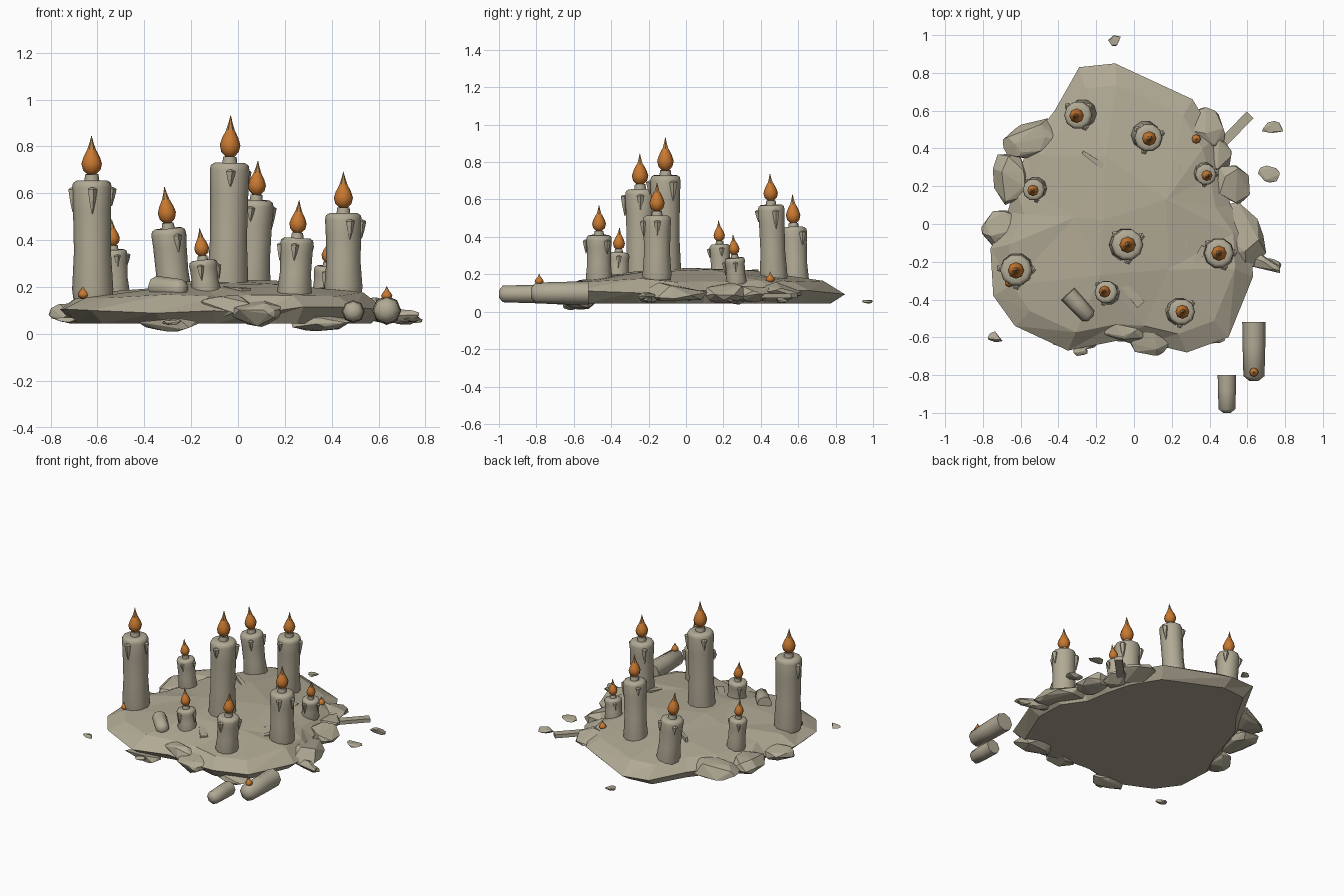
import bpy, bmesh, math, random
from mathutils import Vector, Matrix

if "Cube" in bpy.data.objects:
    bpy.data.objects.remove(bpy.data.objects["Cube"])

random.seed(4)
smooth_parts = []


def material(name, col):
    m = bpy.data.materials.new(name)
    m.diffuse_color = (*col, 1)
    m.use_nodes = True
    m.node_tree.nodes["Principled BSDF"].inputs["Base Color"].default_value = m.diffuse_color
    return m


WAX = material("wax_beige", (0.44, 0.40, 0.30))
ORANGE = material("flame_orange", (0.58, 0.19, 0.03))
TIP = material("flame_tip_tan", (0.46, 0.22, 0.07))


def finish(bm, name, mat=WAX, matrix=None, smooth=False):
    bmesh.ops.recalc_face_normals(bm, faces=bm.faces[:])
    me = bpy.data.meshes.new(name)
    bm.to_mesh(me)
    bm.free()
    ob = bpy.data.objects.new(name, me)
    bpy.context.collection.objects.link(ob)
    if matrix:
        me.transform(matrix)
    me.materials.append(mat)
    if smooth:
        smooth_parts.append(ob)
    return ob


def lathe(name, profile, n, matrix, mat=WAX, smooth=True):
    """Closed revolved solid from (radius, z) points."""
    bm = bmesh.new()
    rings = [[bm.verts.new((r * math.cos(math.tau * i / n), r * math.sin(math.tau * i / n), z))
              for i in range(n)] for r, z in profile]
    for a, b in zip(rings, rings[1:]):
        for i in range(n):
            j = (i + 1) % n
            bm.faces.new((a[i], a[j], b[j], b[i]))
    bm.faces.new(rings[0])
    bm.faces.new(rings[-1])
    return finish(bm, name, mat, matrix, smooth)


def rock(name, loc, size, turn=0, tilt=0, count=11):
    """Angular chunk: convex hull of scattered points."""
    bm = bmesh.new()
    for _ in range(count):
        v = Vector([random.gauss(0, 1) for _ in range(3)]).normalized()
        bm.verts.new((v.x * size[0], v.y * size[1], v.z * size[2]))
    res = bmesh.ops.convex_hull(bm, input=bm.verts[:])
    junk = {g for g in res["geom_interior"] if isinstance(g, bmesh.types.BMVert)}
    bmesh.ops.delete(bm, geom=list(junk), context='VERTS')
    M = (Matrix.Translation(loc) @ Matrix.Rotation(math.radians(turn), 4, 'Z')
         @ Matrix.Rotation(math.radians(tilt), 4, 'Y'))
    return finish(bm, name, WAX, M)


def flame(name, M, r, h):
    lathe(name, [(0.3 * r, 0), (0.85 * r, 0.14 * h), (r, 0.3 * h), (0.8 * r, 0.46 * h),
                 (0.42 * r, 0.65 * h)], 8, M, ORANGE)
    lathe(name + "_tip", [(0.42 * r, 0.65 * h), (0.2 * r, 0.82 * h), (0.02 * r, h)], 6, M, TIP)


# Wax mound: irregular outline built into stepped, faceted rings
outline = [(-0.1, 0.85), (-0.29, 0.83), (-0.42, 0.6), (-0.56, 0.42), (-0.63, 0.2), (-0.67, 0.06),
           (-0.76, -0.13), (-0.745, -0.38), (-0.63, -0.54), (-0.35, -0.67), (-0.1, -0.62),
           (0.07, -0.63), (0.28, -0.68), (0.5, -0.6), (0.63, -0.28), (0.62, -0.06), (0.51, 0.1),
           (0.48, 0.28), (0.43, 0.46), (0.31, 0.66)]
centre = Vector((-0.05, 0.02))
bm = bmesh.new()
rings = []
for scale, z, jit in ((0.91, 0.045, 0), (1, 0.1, 0.018), (0.86, 0.165, 0.012), (0.42, 0.212, 0.016)):
    ring = []
    for i, p in enumerate(outline):
        q = centre + (Vector(p) - centre) * scale
        ring.append(bm.verts.new((q.x, q.y, z + random.uniform(-jit, jit))))
    rings.append(ring)
for a, b in zip(rings, rings[1:]):
    for i in range(len(a)):
        j = (i + 1) % len(a)
        bm.faces.new((a[i], a[j], b[j]))
        bm.faces.new((a[i], b[j], b[i]))
bm.faces.new(rings[0])
top = bm.verts.new((-0.16, 0.02, 0.235))
for i in range(len(outline)):
    bm.faces.new((rings[-1][i], rings[-1][(i + 1) % len(outline)], top))
# Merge inner verts in groups for broad irregular facets
for i in range(0, len(outline), 4):
    group = rings[-1][i:i + 4]
    bmesh.ops.pointmerge(bm, verts=group, merge_co=group[1].co.copy())
finish(bm, "wax_mound")

# Standing candles: base x, y, radius, base z, top z, lean x, lean y
candles = [(-0.62, -0.24, 0.083, 0.15, 0.655, -0.004, -0.005),
           (-0.045, -0.11, 0.083, 0.18, 0.73, 0.01, 0),
           (0.06, 0.47, 0.073, 0.16, 0.572, 0.018, -0.015),
           (-0.27, 0.585, 0.073, 0.14, 0.452, -0.028, -0.01),
           (-0.52, 0.19, 0.057, 0.15, 0.36, -0.012, -0.01),
           (-0.135, -0.365, 0.06, 0.17, 0.315, -0.015, 0.005),
           (0.24, -0.465, 0.07, 0.16, 0.41, 0.013, 0),
           (0.45, -0.155, 0.077, 0.17, 0.515, 0, 0),
           (0.37, 0.27, 0.055, 0.15, 0.29, 0.012, -0.01)]
for k, (x, y, r, z0, z1, lx, ly) in enumerate(candles):
    h = z1 - z0
    axis = Vector((lx, ly, h)).normalized()
    M = Matrix.Translation((x, y, z0)) @ Vector((0, 0, 1)).rotation_difference(axis).to_matrix().to_4x4()
    lathe(f"candle_{k}", [(r, 0), (1.06 * r, 0.08 * h), (0.95 * r, 0.4 * h), (0.98 * r, 0.75 * h),
                          (1.02 * r, h - 0.35 * r), (0.97 * r, h - 0.12 * r), (0.78 * r, h),
                          (0.4 * r, h - 0.03 * r)], 10, M)
    lathe(f"wick_{k}", [(0.4 * r, h - 0.01), (0.34 * r, h + 0.32 * r)], 8, M)
    flame(f"flame_{k}", M @ Matrix.Translation((0, 0, h + 0.25 * r)), 0.53 * r, (2.2 if k in (1, 3) else 2.05) * r)
    # Drips hanging from the rim
    for d, ang in enumerate((25, 150, 275)):
        a = math.radians(ang + random.uniform(-25, 25))
        ln = random.uniform(0.7, 1.3) * r
        D = M @ Matrix.Translation((1.0 * r * math.cos(a), 1.0 * r * math.sin(a), h - 0.45 * r - ln))
        lathe(f"drip_{k}_{d}", [(0.03 * r, 0), (0.17 * r, 0.5 * ln), (0.27 * r, ln), (0.1 * r, ln + 0.1 * r)],
              5, D, WAX, False)

# Fallen candle stubs: blunt end, tapered tip end
for name, start, end, r in (("fallen_candle_long", (0.635, -0.52, 0.1), (0.635, -0.83, 0.1), 0.062),
                            ("fallen_candle_short", (0.492, -0.8, 0.095), (0.492, -1.0, 0.095), 0.049),
                            ("fallen_candle_on_mound", (-0.35, -0.37, 0.2), (-0.23, -0.5, 0.19), 0.047)):
    s, e = Vector(start), Vector(end)
    L = (e - s).length
    M = Matrix.Translation(s) @ (e - s).to_track_quat('Z', 'Y').to_matrix().to_4x4()
    lathe(name, [(r, 0), (0.97 * r, 0.4 * L), (0.9 * r, L - 0.4 * r), (0.4 * r, L)], 8, M)

# Small loose flames
for i, p in enumerate(((0.635, -0.785, 0.145), (0.33, 0.45, 0.155), (-0.66, -0.31, 0.15))):
    flame(f"small_flame_{i}", Matrix.Translation(p), 0.024, 0.06)

# Broken chunks set into the edge of the mound
for i, (x, y, z, sx, sy, sz, turn) in enumerate((
        (-0.65, 0.24, 0.1, 0.1, 0.16, 0.06, 10), (-0.53, 0.45, 0.11, 0.17, 0.13, 0.055, 20),
        (-0.7, -0.03, 0.09, 0.11, 0.11, 0.05, 30), (0.51, 0.21, 0.1, 0.11, 0.12, 0.06, 40),
        (0.56, -0.07, 0.1, 0.13, 0.21, 0.06, 25), (0.66, -0.2, 0.075, 0.13, 0.05, 0.03, -25),
        (0.1, -0.6, 0.085, 0.13, 0.1, 0.06, 20), (-0.3, -0.62, 0.045, 0.13, 0.07, 0.035, 5),
        (0.35, -0.55, 0.05, 0.16, 0.09, 0.04, -10), (0.36, 0.49, 0.1, 0.13, 0.13, 0.06, -30),
        (-0.05, -0.55, 0.11, 0.13, 0.09, 0.06, 0), (0.42, 0.36, 0.1, 0.1, 0.12, 0.05, 10))):
    rock(f"edge_chunk_{i}", (x, y, z), (sx, sy, sz), turn, random.uniform(-6, 6), 20)

# Loose debris around the mound
for i, (x, y, z, s) in enumerate(((-0.1, 0.97, 0.055, 0.04), (0.735, 0.5, 0.06, 0.06), (0.715, 0.265, 0.055, 0.06),
                                  (0.735, -0.21, 0.065, 0.05), (-0.73, -0.6, 0.06, 0.045),
                                  (-0.28, -0.67, 0.05, 0.045))):
    rock(f"debris_{i}", (x, y, z), (s, 0.75 * s, 0.3 * s), random.uniform(-25, 25), 0, 16)

# Splinter bar at the edge and thin slivers lying on the mound
for i, (loc, size, turn, tilt) in enumerate((
        ((0.51, 0.47, 0.085), (0.3, 0.05, 0.025), 46, 0),
        ((0.26, 0.1, 0.175), (0.42, 0.02, 0.05), 95, 0),
        ((0.06, 0.35, 0.187), (0.3, 0.025, 0.03), -8, 4),
        ((-0.1, 0.26, 0.195), (0.42, 0.06, 0.04), -35, 3),
        ((-0.08, -0.29, 0.185), (0.36, 0.05, 0.04), -50, 3),
        ((0.3, -0.25, 0.165), (0.3, 0.04, 0.05), 60, -3))):
    bm = bmesh.new()
    bmesh.ops.create_cube(bm, size=1)
    for v in bm.verts:
        v.co = Vector(v.co[j] * size[j] for j in range(3))
        if v.co.x < 0 and i:
            v.co.y *= 0.3
    finish(bm, f"splinter_{i}", WAX, Matrix.Translation(loc) @ Matrix.Rotation(math.radians(turn), 4, 'Z')
           @ Matrix.Rotation(math.radians(tilt), 4, 'Y'))

# Rounded shading on the wax and flames, sharp rims
for ob in smooth_parts:
    ob.select_set(True)
bpy.context.view_layer.objects.active = smooth_parts[0]
bpy.ops.object.shade_smooth_by_angle(angle=math.radians(55))
